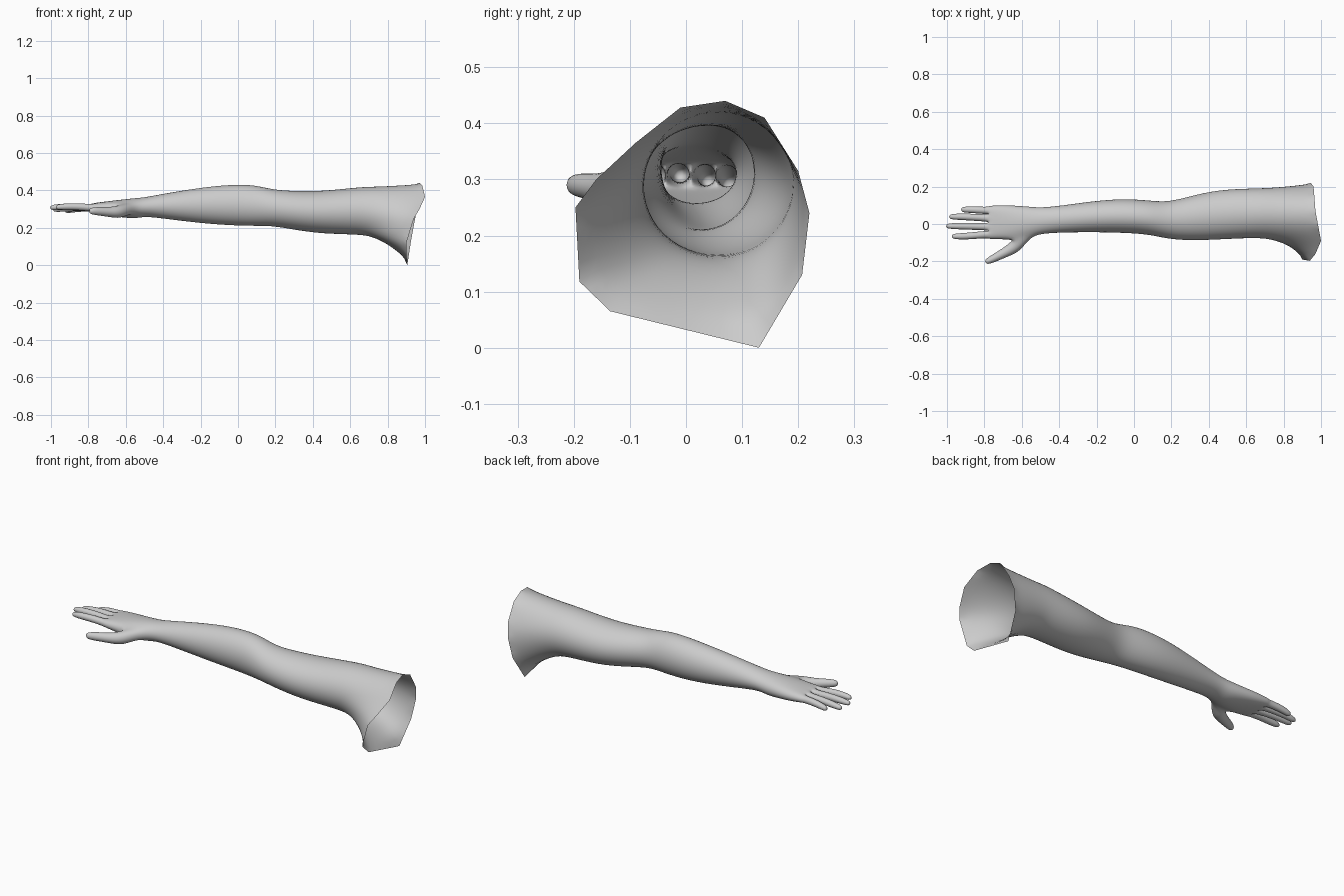
import bpy, bmesh
from math import sin, cos, radians, copysign
from mathutils import Vector

cube = bpy.data.objects.get("Cube")
if cube:
    bpy.data.objects.remove(cube, do_unlink=True)

SIDES = 12
GROW = 1.045      # offsets the shrinkage of smoothing on limb rings
GROW_THIN = 1.2   # same for the six-sided digits

# Limb cross-sections: x, y min, y max, z min, z max, squareness
SECTIONS = [
    (-.775, -.08, .097, .282, .332, .4),
    (-.72, -.08, .1, .272, .338, .5),
    (-.66, -.085, .1, .262, .346, .7),
    (-.555, -.07, .092, .248, .358, .9),
    (-.5, -.052, .087, .262, .362, 1),
    (-.4, -.045, .096, .25, .382, 1),
    (-.2, -.043, .125, .225, .415, 1),
    (-.05, -.047, .135, .214, .43, 1),
    (.08, -.055, .126, .21, .432, 1),
    (.18, -.08, .116, .212, .404, 1),
    (.3, -.088, .148, .19, .396, 1),
    (.45, -.083, .184, .168, .395, 1),
    (.65, -.072, .19, .165, .418, 1),
]

# Open shoulder edge, matched point for point with the rings
RIM = [(.96, .2, .315), (.965, .14, .41), (.97, .07, .44), (.985, -.01, .428),
       (1, -.09, .365), (.97, -.16, .3), (.94, -.197, .25), (.9, -.19, .118),
       (.9, -.135, .065), (.905, .13, 0), (.925, .207, .13), (.945, .22, .24)]

bm = bmesh.new()
crease = bm.verts.layers.float.new("crease_vert")


def bridge(a, b, skip=()):
    for i in range(len(a)):
        if i not in skip:
            j = (i + 1) % len(a)
            bm.faces.new((a[i], a[j], b[j], b[i]))


def limb_ring(x, y0, y1, z0, z1, power):
    ring = []
    for k in range(SIDES):
        a = radians(30 * k + 30)
        s = copysign(abs(sin(a)) ** power, sin(a)) if abs(sin(a)) > 1e-4 else 0
        ring.append(bm.verts.new((x, (y0 + y1) / 2 + GROW * (y1 - y0) / 2 * cos(a),
                                  (z0 + z1) / 2 + GROW * (z1 - z0) / 2 * s)))
    return ring


def digit(base, angles, side, path):
    """Grow a closed six-sided tube from a base loop: centre, width, height."""
    last = base
    for centre, w, h in path:
        ring = [bm.verts.new(Vector(centre) + GROW_THIN * (
            side * w * cos(radians(a)) + Vector((0, 0, h * sin(radians(a))))))
            for a in angles]
        bridge(last, ring)
        last = ring
    bm.faces.new(last)


# Forearm, upper arm and palm, leaving a gap for the thumb
rings = [limb_ring(*s) for s in SECTIONS]
for n in range(len(rings) - 1):
    bridge(rings[n], rings[n + 1], skip=(4, 5) if n == 2 else ())

# Shoulder flare out to the open edge
start = [v.co.copy() for v in rings[-1]]
last = rings[-1]
for t in (.25, .5, .75, 1):
    ring = []
    for p, r in zip(start, RIM):
        q = p.lerp(Vector(r), t ** 1.6)
        q.x = p.x + (r[0] - p.x) * t
        ring.append(bm.verts.new(q))
    bridge(last, ring)
    last = ring
for v in last:
    v[crease] = 1.0

# Four fingers growing from the knuckle ring
knuckle = rings[0]
mids = [knuckle[11]]
for i in (1, 2, 3):
    mids.append(bm.verts.new((knuckle[i].co + knuckle[10 - i].co) / 2))
mids.append(knuckle[5])
FINGERS = [(.077, -.925, .29), (.039, -.99, .297), (-.011, -1.006, .308), (-.066, -.975, .31)]
for i, (y, tip, z) in enumerate(FINGERS):
    base = [knuckle[i], knuckle[i + 1], mids[i + 1],
            knuckle[9 - i], knuckle[10 - i], mids[i]]
    root = (base[0].co.y + base[1].co.y) / 2
    path = []
    for t, r in ((.06, .019), (.35, .0185), (.65, .0175), (.88, .0155), (1, .01)):
        path.append(((-.775 + (tip + .775) * t, root + (y - root) * min(1, t * 1.5),
                      .306 + (z - .306) * t + .006 * sin(3.14 * t)), r, r))
    digit(base, (60, 120, 180, 240, 300, 0), Vector((0, 1, 0)), path)

# Thumb growing from the front side of the palm
a, b = rings[3], rings[2]
digit([a[4], a[5], a[6], b[6], b[5], b[4]], (60, 0, -60, -120, 180, 120),
      Vector((.47, -.88, 0)),
      [((-.628, -.117, .285), .036, .036), ((-.685, -.15, .284), .026, .026),
       ((-.735, -.176, .288), .022, .023), ((-.775, -.196, .29), .018, .02),
       ((-.795, -.206, .29), .01, .012)])

bmesh.ops.recalc_face_normals(bm, faces=bm.faces)
mesh = bpy.data.meshes.new("arm")
bm.to_mesh(mesh)
bm.free()
arm = bpy.data.objects.new("arm", mesh)
bpy.context.collection.objects.link(arm)

# Smooth surface
sub = arm.modifiers.new("smooth_surface", 'SUBSURF')
sub.levels = sub.render_levels = 2
mesh.polygons.foreach_set("use_smooth", [True] * len(mesh.polygons))

# Plain grey skin
mat = bpy.data.materials.new("plain_grey")
mat.use_nodes = True
grey = (.6, .6, .6, 1)
mat.diffuse_color = grey
mat.node_tree.nodes["Principled BSDF"].inputs["Base Color"].default_value = grey
mesh.materials.append(mat)
